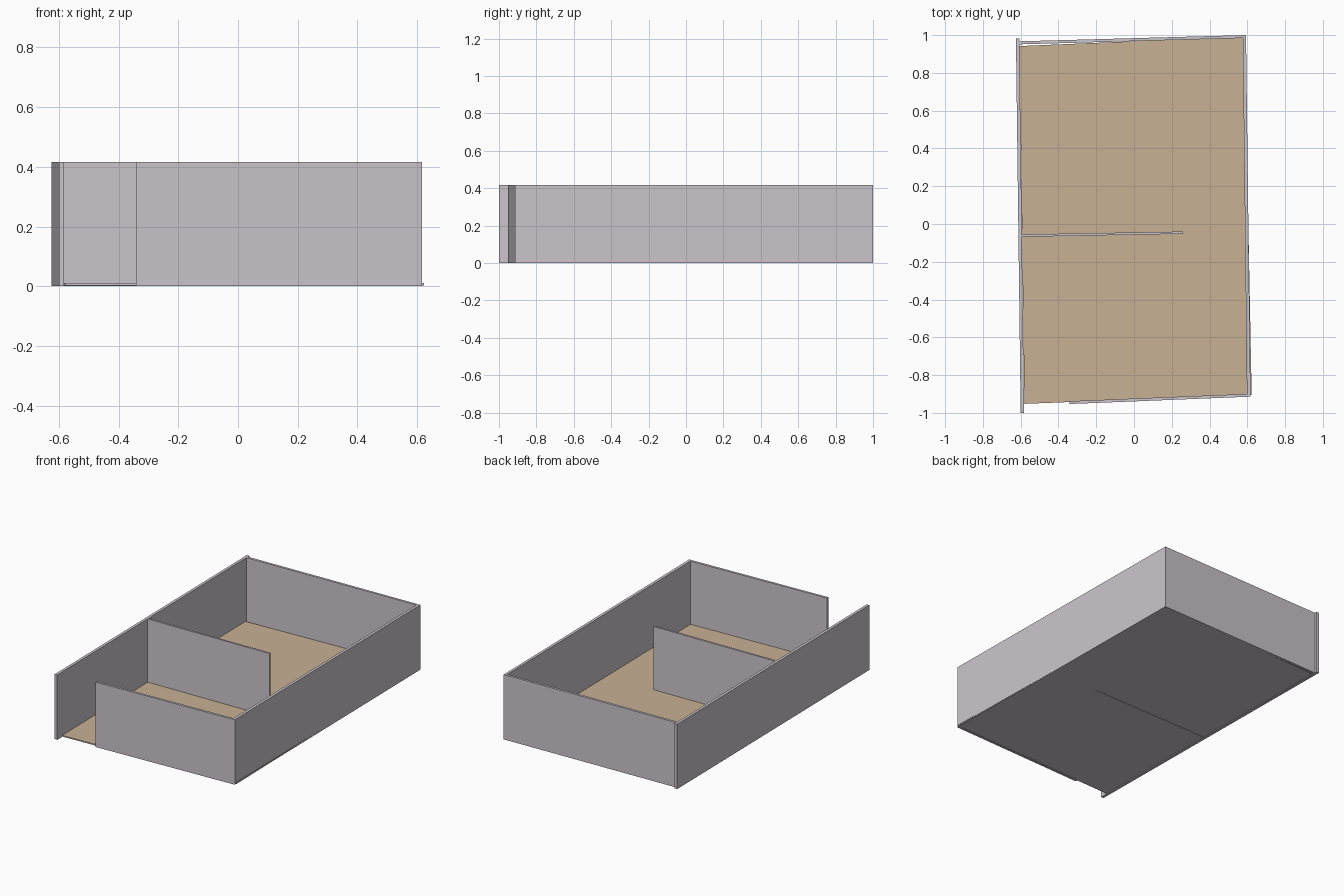
import bpy
import bmesh

if "Cube" in bpy.data.objects:
    bpy.data.objects.remove(bpy.data.objects["Cube"])

WALL_TOP = 0.416


def material(name, rgb):
    m = bpy.data.materials.new(name)
    m.diffuse_color = (*rgb, 1.0)
    m.use_nodes = True
    m.node_tree.nodes["Principled BSDF"].inputs["Base Color"].default_value = m.diffuse_color
    return m


wall_grey = material("wall_grey", (0.60, 0.56, 0.60))
floor_tan = material("floor_tan", (0.58, 0.44, 0.295))


def slab(name, outline, z0, z1, mats):
    """Extrude a plan outline upwards; the last material goes on the top."""
    bm = bmesh.new()
    base = bm.faces.new([bm.verts.new((x, y, z0)) for x, y in outline])
    ext = bmesh.ops.extrude_face_region(bm, geom=[base], use_keep_orig=True)
    top = [v for v in ext["geom"] if isinstance(v, bmesh.types.BMVert)]
    bmesh.ops.translate(bm, vec=(0, 0, z1 - z0), verts=top)
    bmesh.ops.recalc_face_normals(bm, faces=bm.faces)
    for f in bm.faces:
        f.material_index = len(mats) - 1 if f.normal.z > 0.5 else 0
    me = bpy.data.meshes.new(name)
    bm.to_mesh(me)
    bm.free()
    for m in mats:
        me.materials.append(m)
    ob = bpy.data.objects.new(name, me)
    bpy.context.collection.objects.link(ob)
    return ob


# Slightly skewed floor, tan on top and grey elsewhere
slab("floor", [(-0.58, -0.952), (0.623, -0.905), (0.586, 0.992), (-0.607, 0.942)],
     0.003, 0.011, [wall_grey, floor_tan])

# Walls as plan outlines
walls = {
    "left_wall": [(-0.60, -1.0), (-0.582, -1.0), (-0.607, 0.982), (-0.625, 0.982)],
    "back_wall": [(-0.61, 0.951), (0.592, 0.985), (0.592, 1.0), (-0.61, 0.967)],
    "right_wall": [(0.598, -0.914), (0.617, -0.914), (0.593, 1.0), (0.576, 0.99)],
    "front_wall": [(-0.342, -0.953), (0.617, -0.914), (0.61, -0.899), (-0.342, -0.938)],
    "partition_wall": [(-0.594, -0.068), (0.26, -0.052), (0.26, -0.040), (-0.594, -0.055)],
}
for name, outline in walls.items():
    slab(name, outline, 0.0, WALL_TOP, [wall_grey])
